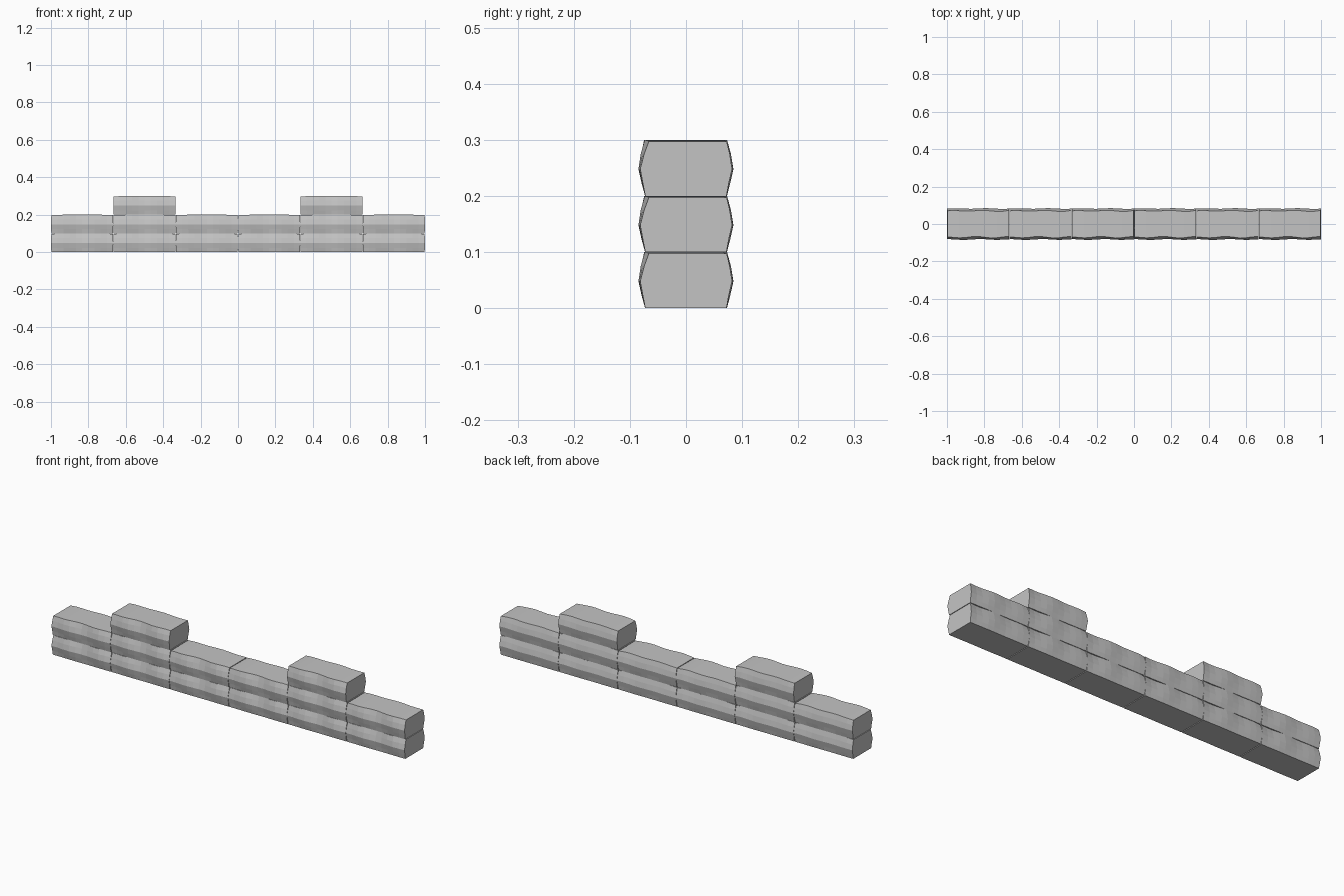
import bpy
import bmesh
import math

cube = bpy.data.objects.get("Cube")
if cube:
    bpy.data.objects.remove(cube)

# Single stone colour
stone = bpy.data.materials.new("grey_stone")
stone.use_nodes = True
GREY = (0.55, 0.55, 0.55, 1)
stone.diffuse_color = GREY
stone.node_tree.nodes["Principled BSDF"].inputs["Base Color"].default_value = GREY

# Side profile of one block: height, half depth, waviness, end inset
PROFILE = [(0, 0.073, 0.1, 0.002), (0.022, 0.079, 0.4, 0.001),
           (0.048, 0.085, 0.5, 0), (0.075, 0.081, 0.8, 0.001),
           (0.099, 0.075, 1, 0.002)]
LENGTH, ROW, SEGMENTS = 1 / 3, 0.1, 10


def wave(t, phase):
    """Hewn unevenness along the block, from 0 to about 0.009."""
    return 0.0045 + 0.003 * math.sin(4 * math.pi * t + phase) \
        + 0.0015 * math.sin(10 * t + 2 * phase)


def block_mesh():
    bm = bmesh.new()
    rings = []
    for i in range(SEGMENTS + 1):
        t = i / SEGMENTS
        ring = []
        for side, levels in ((-1, PROFILE), (1, PROFILE[::-1])):
            for z, depth, rough, inset in levels:
                x = (t - 0.5) * (LENGTH - 2 * inset)
                phase = 0.6 if side < 0 else 2.2
                y = side * (depth - rough * wave(t, phase + 12 * z))
                # Top arris sinks slightly towards the ends and front
                if z > 0.09:
                    z += 0.001 - 0.003 * abs(2 * t - 1) ** 4
                ring.append(bm.verts.new((x, y, z)))
        rings.append(ring)
    for a, b in zip(rings, rings[1:]):
        for k in range(len(a)):
            n = (k + 1) % len(a)
            bm.faces.new((a[k], a[n], b[n], b[k]))
    bm.faces.new(rings[0])
    bm.faces.new(rings[-1])
    bmesh.ops.recalc_face_normals(bm, faces=bm.faces)
    mesh = bpy.data.meshes.new("stone_block")
    bm.to_mesh(mesh)
    bm.free()
    mesh.materials.append(stone)
    return mesh


# Two full courses, with a raised block on the second column from each end
mesh = block_mesh()
COURSES = (("lower_block", range(6)), ("upper_block", range(6)),
           ("raised_block", (1, 4)))
for row, (name, columns) in enumerate(COURSES):
    for col in columns:
        block = bpy.data.objects.new(f"{name}_{col + 1}", mesh)
        block.location = ((col - 2.5) * LENGTH, 0, row * ROW)
        bpy.context.collection.objects.link(block)
